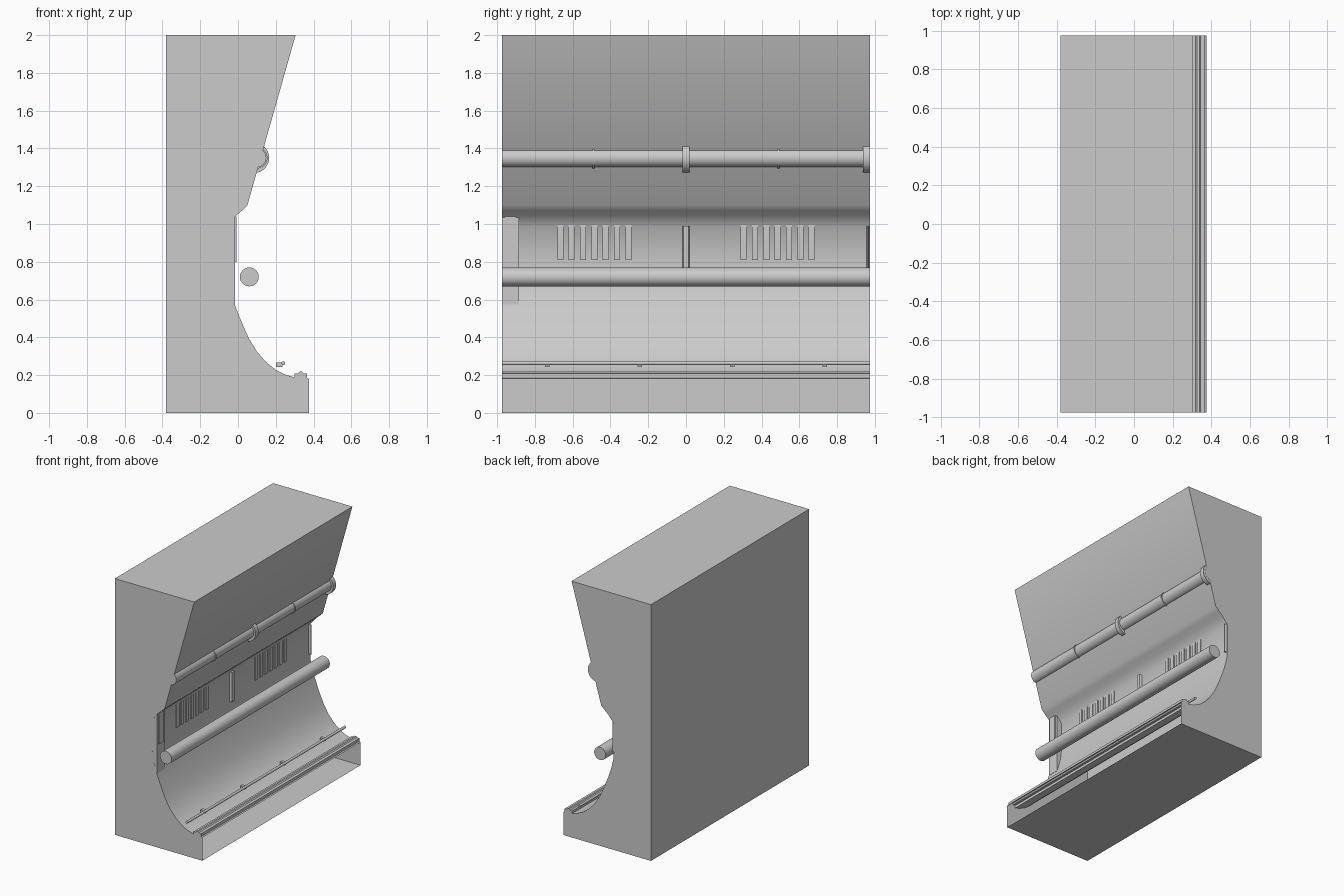
import bpy, bmesh, math
from mathutils import Matrix, Vector

if "Cube" in bpy.data.objects:
    bpy.data.objects.remove(bpy.data.objects["Cube"])

HALF = 0.975  # half length of the wall along y

grey = bpy.data.materials.new("light_grey")
grey.diffuse_color = (0.6, 0.6, 0.6, 1)
grey.use_nodes = True
grey.node_tree.nodes["Principled BSDF"].inputs["Base Color"].default_value = grey.diffuse_color


def finish(bm, name, smooth=None):
    me = bpy.data.meshes.new(name)
    bm.to_mesh(me)
    bm.free()
    me.materials.append(grey)
    ob = bpy.data.objects.new(name, me)
    bpy.context.collection.objects.link(ob)
    if smooth:
        bpy.ops.object.select_all(action='DESELECT')
        ob.select_set(True)
        bpy.context.view_layer.objects.active = ob
        bpy.ops.object.shade_smooth_by_angle(angle=math.radians(smooth))
    return ob


def extrude_y(bm, points, y0, y1):
    """Prism from an (x, z) outline running along y."""
    f = bm.faces.new([bm.verts.new((x, y0, z)) for x, z in points])
    r = bmesh.ops.extrude_face_region(bm, geom=[f])
    verts = [v for v in r['geom'] if isinstance(v, bmesh.types.BMVert)]
    bmesh.ops.translate(bm, verts=verts, vec=(0, y1 - y0, 0))
    bmesh.ops.recalc_face_normals(bm, faces=bm.faces[:])


def box(bm, x0, x1, y0, y1, z0, z1):
    extrude_y(bm, [(x0, z0), (x1, z0), (x1, z1), (x0, z1)], y0, y1)


def rod(bm, x, z, r, y0, y1, seg=32):
    m = Matrix.Translation((x, (y0 + y1) / 2, z)) @ Matrix.Rotation(math.pi / 2, 4, 'X')
    bmesh.ops.create_cone(bm, cap_ends=True, segments=seg, radius1=r, radius2=r,
                          depth=y1 - y0, matrix=m)


# main wall: lip, concave sweep, recessed panel and leaning top
profile = [(-0.38, 0), (0.375, 0), (0.375, 0.18), (0.365, 0.185), (0.365, 0.208),
           (0.345, 0.21), (0.338, 0.218), (0.325, 0.218), (0.318, 0.208), (0.30, 0.208),
           (0.30, 0.188), (0.25, 0.203), (0.20, 0.228), (0.15, 0.268), (0.10, 0.325),
           (0.06, 0.39), (0.03, 0.455), (0.005, 0.515), (-0.02, 0.58), (-0.042, 0.65),
           (-0.056, 0.71), (-0.06, 0.77), (-0.06, 0.985), (-0.01, 1.045), (0.02, 1.07),
           (0.05, 1.10), (0.305, 2.0), (-0.38, 2.0)]
bm = bmesh.new()
extrude_y(bm, profile, -HALF, HALF)
# the toe space under the lip is open
front = [f for f in bm.faces if f.normal.x > 0.99 and f.calc_center_median().z < 0.12]
bmesh.ops.delete(bm, geom=front, context='FACES')
finish(bm, "wall", 40)

# handrail
bm = bmesh.new()
rod(bm, 0.06, 0.72, 0.05, -HALF, HALF)
finish(bm, "handrail", 40)

# conduit half sunk into the leaning wall, with thin joints and wide clamps
bm = bmesh.new()
rod(bm, 0.10, 1.35, 0.05, -HALF, HALF)
finish(bm, "conduit", 40)
bm = bmesh.new()
for y in (-0.49, 0.49):
    rod(bm, 0.10, 1.35, 0.056, y - 0.005, y + 0.005)
finish(bm, "conduit_joints", 40)
bm = bmesh.new()
for y in (0, 0.956):
    rod(bm, 0.085, 1.35, 0.08, y - 0.018, y + 0.018)
finish(bm, "conduit_clamps", 40)

# raised vent bars in two groups of seven
bm = bmesh.new()
for s in (-1, 1):
    for i in range(7):
        y = s * (0.305 + i * 0.06)
        box(bm, -0.07, -0.052, y - 0.016, y + 0.016, 0.81, 0.994)
finish(bm, "vent_bars")

# tapered panel ribs in the middle and at the far end
bm = bmesh.new()
for y0, y1 in ((-0.024, 0.024), (0.95, 0.9745)):
    box(bm, -0.08, -0.04, y0, y1, 0.76, 0.99)
    for f in bm.faces[-6:]:
        if f.calc_center_median().x > -0.041:
            for v in f.verts:
                v.co.y += 0.01 if abs(v.co.y - y0) < 1e-4 else -0.01
finish(bm, "panel_ribs")

# upright cabinet at the near end with a raised door
bm = bmesh.new()
box(bm, -0.10, -0.016, -0.9745, -0.885, 0.575, 1.035)
box(bm, -0.05, -0.009, -0.96, -0.90, 0.80, 1.04)
finish(bm, "end_cabinet")

# thin floor rail on small brackets
bm = bmesh.new()
rod(bm, 0.24, 0.263, 0.01, -HALF, HALF, 12)
finish(bm, "floor_rail", 40)
bm = bmesh.new()
for i in range(4):
    y = -0.735 + i * 0.49
    box(bm, 0.20, 0.235, y - 0.012, y + 0.012, 0.243, 0.266)
finish(bm, "rail_brackets")
